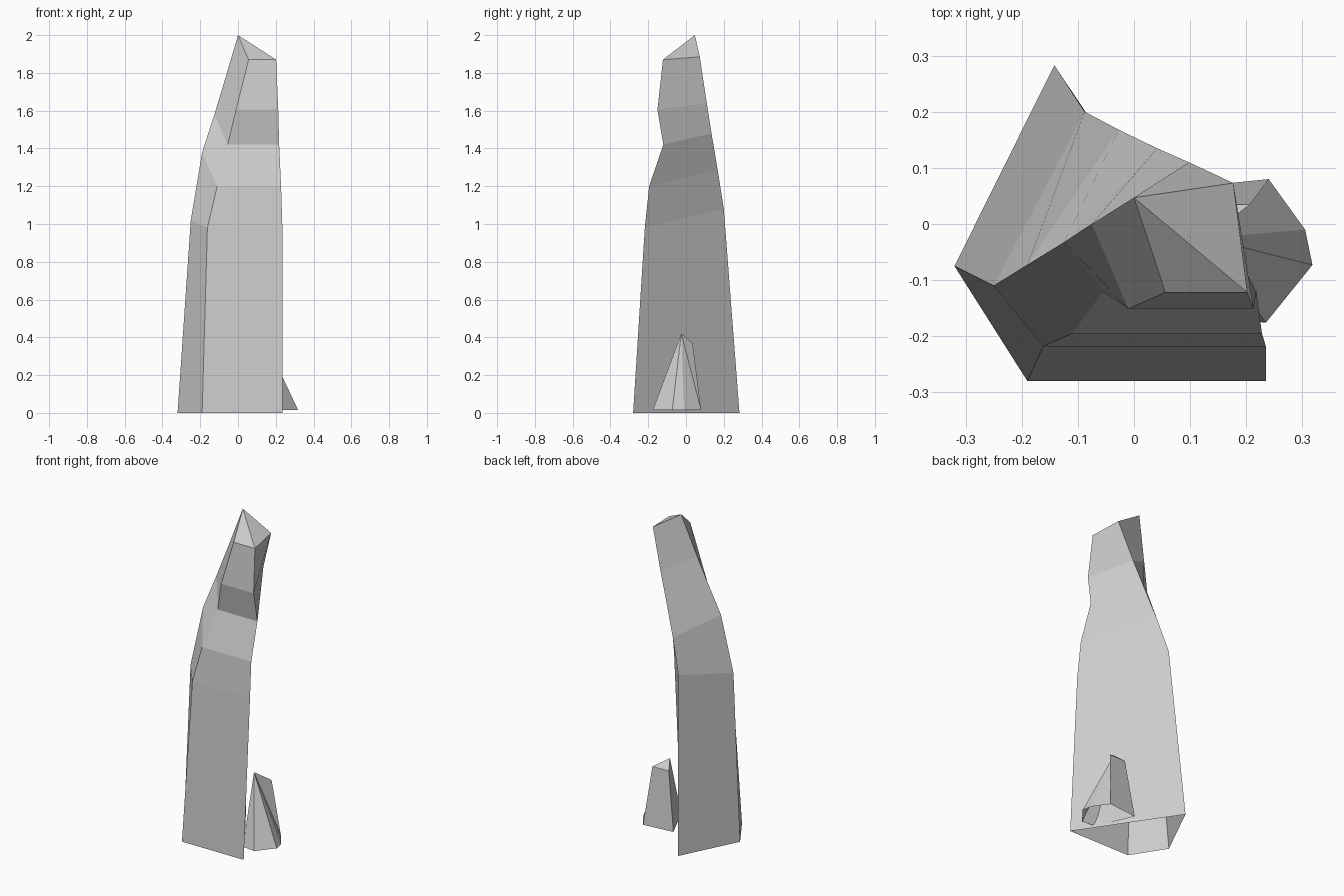
import bpy


def make_mesh(name, verts, faces):
    mesh = bpy.data.meshes.new(name)
    mesh.from_pydata(verts, [], faces)
    mesh.update()
    obj = bpy.data.objects.new(name, mesh)
    bpy.context.collection.objects.link(obj)
    return obj


# Tall pillar: tilted four-sided rings (left, front left, front right, back)
rings = [
    [(-.32, -.075, 0), (-.19, -.28, 0), (.235, -.28, 0), (-.142, .283, 0)],
    [(-.25, -.11, 1.02), (-.162, -.218, .98), (.235, -.218, .98), (-.088, .20, 1.08)],
    [(-.19, -.073, 1.38), (-.11, -.195, 1.2), (.228, -.195, 1.2), (-.027, .168, 1.285)],
    [(-.125, -.033, 1.58), (-.055, -.12, 1.42), (.218, -.12, 1.42), (.041, .135, 1.48)],
    [(-.075, 0, 1.745), (-.01, -.151, 1.605), (.213, -.151, 1.605), (.098, .11, 1.64)],
    [(0, .047, 2), (.056, -.122, 1.87), (.202, -.122, 1.87), (.177, .073, 1.885)],
]
verts = [v for ring in rings for v in ring]
faces = []
for r in range(len(rings) - 1):
    for i in range(4):
        j = (i + 1) % 4
        faces.append((r * 4 + i, r * 4 + j, r * 4 + 4 + j, r * 4 + 4 + i))
# Sloped cap, split along the ridge; the base stays open
t = 4 * (len(rings) - 1)
faces += [(t, t + 1, t + 2), (t, t + 2, t + 3)]
make_mesh("rock_pillar", verts, faces)

# Small shard leaning into the right side of the pillar, open below
base = [(.235, -.176), (.318, -.073), (.305, -.01), (.24, .08), (.045, .06), (.148, -.164)]
tips = [(.128, -.025, .42), (.207, .035, .37), (.095, .033, .37)]
shard = [(x, y, .015) for x, y in base] + tips
make_mesh("side_shard", shard, [
    (0, 1, 6), (1, 2, 6), (2, 3, 6), (3, 7, 6),
    (3, 4, 8, 7), (4, 5, 6, 8), (5, 0, 6), (6, 7, 8),
])
